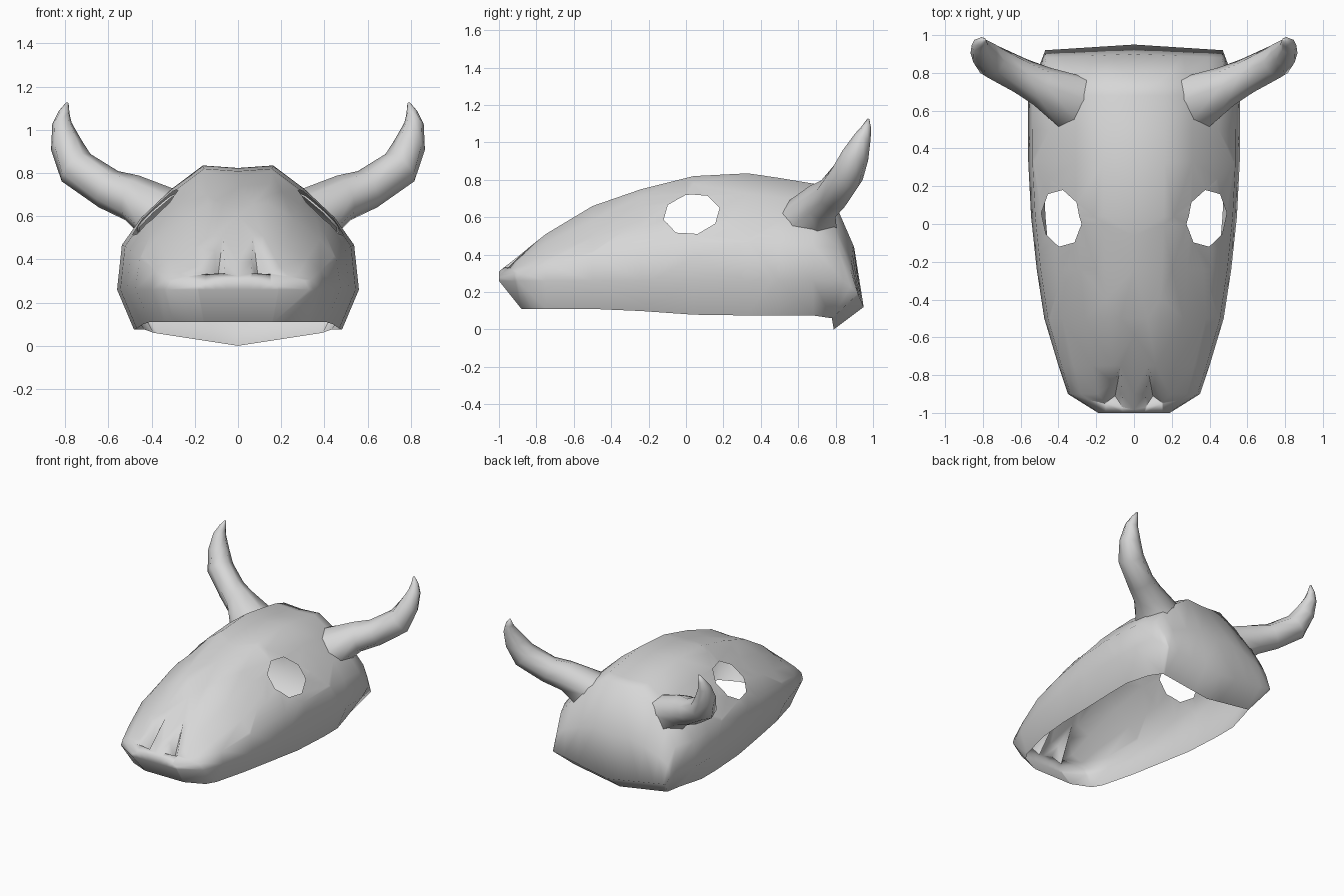
import bpy, bmesh, math
from mathutils import Vector
from mathutils.bvhtree import BVHTree

cube = bpy.data.objects.get("Cube")
if cube:
    bpy.data.objects.remove(cube)

bone = bpy.data.materials.new("bone grey")
bone.use_nodes = True
bone_colour = (0.68, 0.68, 0.68, 1)
bone.diffuse_color = bone_colour
bone.node_tree.nodes["Principled BSDF"].inputs["Base Color"].default_value = bone_colour


def finish(bm, name):
    """Turn a half mesh into a mirrored, smooth shaded object."""
    bmesh.ops.recalc_face_normals(bm, faces=bm.faces)
    mesh = bpy.data.meshes.new(name)
    bm.to_mesh(mesh)
    bm.free()
    mesh.materials.append(bone)
    obj = bpy.data.objects.new(name, mesh)
    bpy.context.scene.collection.objects.link(obj)
    bpy.ops.object.select_all(action="DESELECT")
    obj.select_set(True)
    bpy.context.view_layer.objects.active = obj
    bpy.ops.object.shade_smooth_by_angle(angle=math.radians(105))
    obj.modifiers.new("Mirror", "MIRROR").use_clip = True


def bridge(bm, rows, closed=False):
    """Join neighbouring rows of vertices with quads."""
    for a, b in zip(rows, rows[1:]):
        count = len(a)
        for i in range(count if closed else count - 1):
            j = (i + 1) % count
            bm.faces.new((a[i], a[j], b[j], b[i]))


def carve(bm, outline, axis, faces):
    """Cut a prism shaped opening through the given faces."""
    middle = sum(outline, Vector()) / len(outline)
    for p, q in zip(outline, outline[1:] + outline[:1]):
        normal = (q - p).cross(axis).normalized()
        if normal.dot(middle - p) > 0:
            normal.negate()
        geom = set(faces)
        for f in faces:
            geom.update(f.edges)
            geom.update(f.verts)
        cut = bmesh.ops.bisect_plane(bm, geom=list(geom), dist=0.0005,
                                     plane_co=p, plane_no=normal)
        faces = [f for f in cut["geom"] if isinstance(f, bmesh.types.BMFace)
                 and (f.calc_center_median() - p).dot(normal) < 0]
    bmesh.ops.delete(bm, geom=faces, context="FACES")


# Skull shell: arch profile as fractions of half width and height
arch = [(0, .98), (.29, 1), (.55, .81), (.8, .58), (.96, .36), (1, 0)]
# Stations from nose to neck: y, half width, crest height
stations = [(-1, .19, .31), (-.9, .35, .39), (-.75, .4, .51), (-.5, .475, .66),
            (-.24, .515, .75), (.04, .545, .82), (.33, .56, .835),
            (.5, .56, .81), (.68, .56, .78)]
crease = .26
heel = (.39, .78, .06)

# Nose tip: lower lip and blunt front
lip = (.163, -.88, .11)
rows = [[(lip[0] * u, -.88, .11) for u, v in arch] + [lip],
        [(.19 * u, -1, crease) for u, v in arch] + [lip]]
for y, w, top in stations:
    row = [(w * u, y, crease + (top - crease) * v) for u, v in arch]
    rim_x = w * (.77 if y > .6 else .86)
    rim_y = {-1: -.88, -.9: -.82}.get(y, y)
    rim_z = min(.11, max(.075, .11 - .07 * (y + .4)))
    rows.append(row + [(rim_x, rim_y, rim_z)])

# Back of the skull: leaning arch, bulging nape, low ridge and tucked lower edge
rows.append([(.5 * u, .76 + .08 * (1 - v), crease + .5 * v) for u, v in arch] + [heel])
rows.append([(.485 * u, .9 - .02 * u, .19 + .25 * v + .04 * u) for u, v in arch] + [heel])
rows.append([(.47 * u, .95 - .03 * u, .12 + .07 * u) for u, v in arch] + [heel])
rows.append([(heel[0] * u, .79 - .01 * u, heel[2] * u) for u, v in arch] + [heel])

bm = bmesh.new()
bridge(bm, [[bm.verts.new(p) for p in row] for row in rows])
bmesh.ops.remove_doubles(bm, verts=bm.verts, dist=0.0005)
bmesh.ops.dissolve_degenerate(bm, edges=bm.edges, dist=0.0005)
skull_surface = BVHTree.FromBMesh(bm)

# Eye socket: open octagon facing outward and up
eye = Vector((.365, .03, .597))
axis = Vector((.72, 0, .69))
along, slope = Vector((0, 1, 0)), Vector((-.69, 0, .72))
octagon = []
for i in range(8):
    a = math.tau * i / 8 + .2
    octagon.append(eye + .153 * (math.cos(a) * along + math.sin(a) * slope))
near = [f for f in bm.faces if f.calc_center_median().z > .35
        and abs(f.calc_center_median().y) < .5]
carve(bm, octagon, axis, near)

# Nostril: triangular opening sunk to a point
triangle = [Vector((.06, -.97, 0)), Vector((.155, -.95, 0)), Vector((.07, -.75, 0))]
near = [f for f in bm.faces if f.calc_center_median().z > crease + .005
        and f.calc_center_median().y < -.55]
carve(bm, triangle, Vector((0, 0, 1)), near)
border = [e for e in bm.edges if e.is_boundary and all(
    v.co.x > .03 and v.co.y < -.7 and v.co.z > .2 for v in e.verts)]
pit = bm.verts.new((.1, -.91, .26))
for e in border:
    bm.faces.new((*e.verts, pit))
finish(bm, "skull_shell")

# Horns: tapering tubes sweeping out, back and up from a flared root
path = [((.38, .68, .66), .18), ((.49, .73, .685), .108), ((.6, .785, .725), .095),
        ((.75, .86, .825), .092), ((.795, .905, .93), .074),
        ((.815, .945, 1.03), .045), ((.805, .965, 1.08), .026), ((.79, .975, 1.125), .006)]
points = [Vector(p) for p, r in path]
bm = bmesh.new()
rings = []
for i, (p, r) in enumerate(path):
    ahead = points[min(i + 1, len(points) - 1)]
    tangent = (ahead - points[max(i - 1, 0)]).normalized()
    side = tangent.cross(Vector((0, 1, 0))).normalized()
    up = side.cross(tangent)
    ring = []
    for k in range(8):
        a = math.tau * k / 8
        spot = points[i] + r * (math.cos(a) * side + math.sin(a) * up)
        if i == 0:
            # Root ring lies just under the skull surface
            spot = skull_surface.find_nearest(spot)[0].lerp(Vector((0, .5, .4)), .02)
        ring.append(bm.verts.new(spot))
    rings.append(ring)
bridge(bm, rings, closed=True)
bm.faces.new(rings[-1])
finish(bm, "horns")
